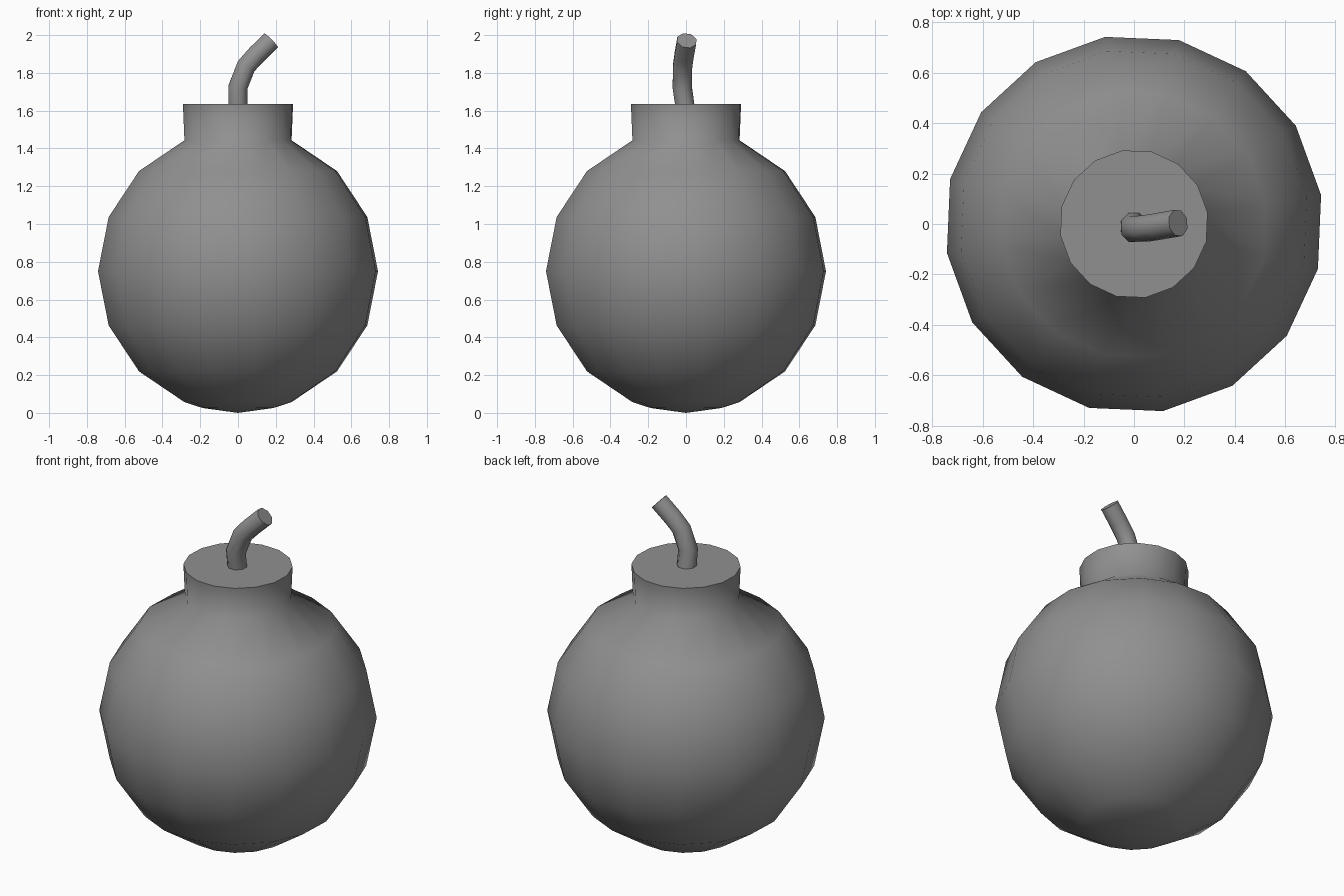
import bpy, bmesh, math
from mathutils import Vector

if "Cube" in bpy.data.objects:
    bpy.data.objects.remove(bpy.data.objects["Cube"])

# One flat colour
grey = bpy.data.materials.new("iron_grey")
grey.use_nodes = True
COLOUR = (0.28, 0.28, 0.28, 1)
grey.diffuse_color = COLOUR
grey.node_tree.nodes["Principled BSDF"].inputs["Base Color"].default_value = COLOUR

R = 0.75          # ball radius
SIDES = 16
PHASE = math.radians(8.8)


def loft(name, rings, angle, pole=None):
    """Skin a list of point rings, closing the ends with a cap or a pole."""
    bm = bmesh.new()
    loops = [[bm.verts.new(p) for p in ring] for ring in rings]
    n = len(loops[0])
    for a, b in zip(loops, loops[1:]):
        for i in range(n):
            j = (i + 1) % n
            bm.faces.new((a[i], a[j], b[j], b[i]))
    if pole:
        tip = bm.verts.new(pole)
        for i in range(n):
            bm.faces.new((tip, loops[0][(i + 1) % n], loops[0][i]))
    else:
        bm.faces.new(loops[0][::-1])
    bm.faces.new(loops[-1])
    bmesh.ops.recalc_face_normals(bm, faces=bm.faces)
    mesh = bpy.data.meshes.new(name)
    bm.to_mesh(mesh)
    bm.free()
    mesh.materials.append(grey)
    obj = bpy.data.objects.new(name, mesh)
    bpy.context.collection.objects.link(obj)
    bpy.ops.object.select_all(action="DESELECT")
    obj.select_set(True)
    bpy.context.view_layer.objects.active = obj
    bpy.ops.object.shade_smooth_by_angle(angle=math.radians(angle))
    return obj


def ring(centre, radius, sides, phase=0.0, axis=Vector((0, 0, 1))):
    """Regular polygon of points facing along the axis."""
    turn = Vector((0, 0, 1)).rotation_difference(axis)
    step = math.tau / sides
    return [Vector(centre) + turn @ Vector((radius * math.cos(phase + i * step),
                                            radius * math.sin(phase + i * step), 0))
            for i in range(sides)]


# Ball with its neck: sphere latitudes, then a slightly flared collar
profile = [(0.19, 0.026)]
for k in range(1, 8):
    t = k * math.pi / 8
    profile.append((R * math.sin(t), R - R * math.cos(t)))
profile.append((0.295, 1.635))
loft("ball_and_neck", [ring((0, 0, z), r, SIDES, PHASE) for r, z in profile],
     70, pole=(0, 0, 0))

# Bent fuse
path = [Vector(p) for p in ((0, -0.005, 1.62), (0, -0.02, 1.725), (0.043, -0.018, 1.835),
                            (0.095, -0.01, 1.893), (0.175, 0.004, 1.971))]
fuse_rings = []
for i, p in enumerate(path):
    axis = path[min(i + 1, len(path) - 1)] - path[max(i - 1, 0)]
    fuse_rings.append(ring(p, 0.055, 8, math.pi / 8, axis.normalized()))
loft("fuse", fuse_rings, 50)
